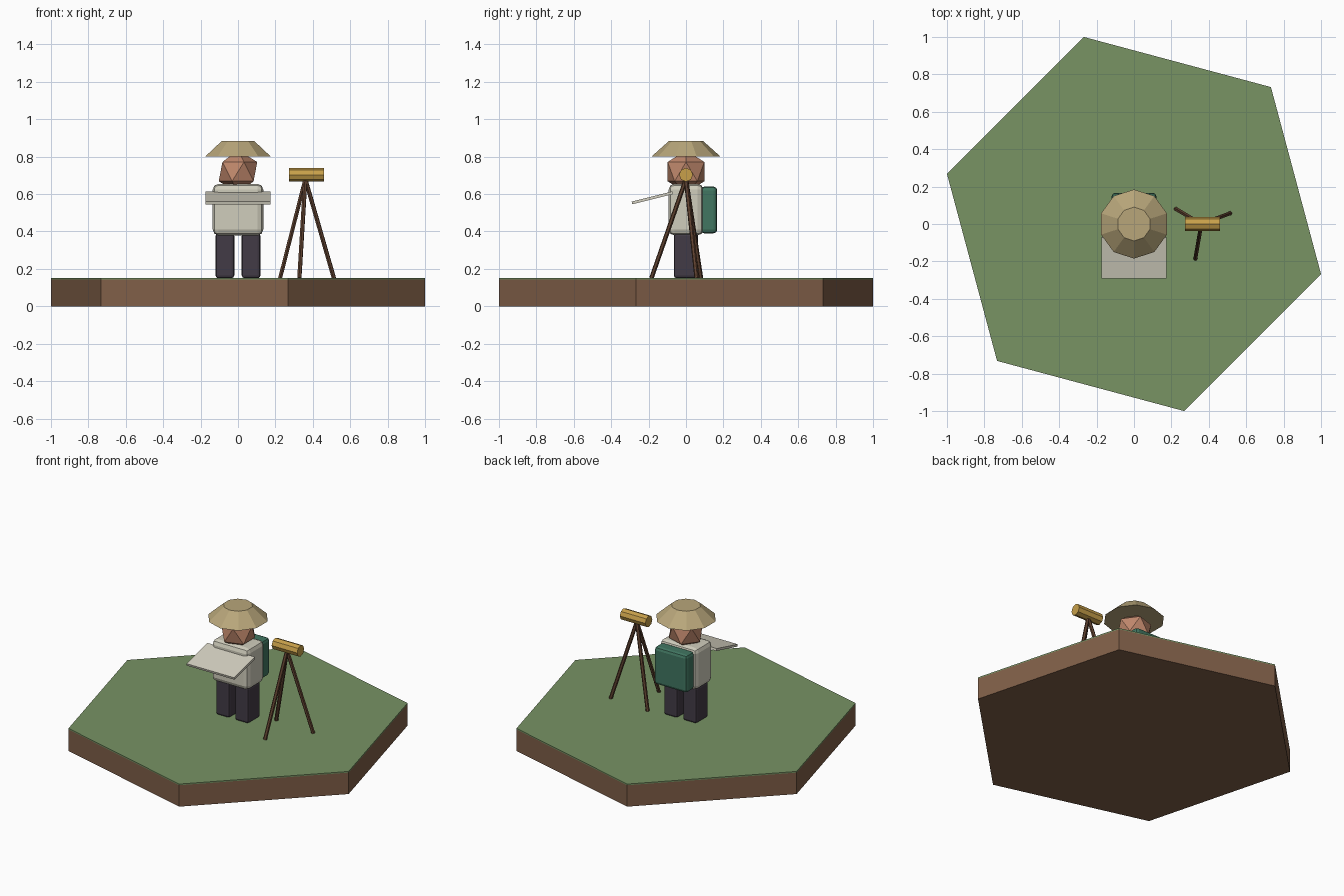
import bpy, math
from mathutils import Vector

if "Cube" in bpy.data.objects:
    bpy.data.objects.remove(bpy.data.objects["Cube"])


def material(name, r, g, b):
    """Flat colour given as display values 0-255, stored as linear."""
    lin = [c / 12.92 if c <= 0.04045 else ((c + 0.055) / 1.055) ** 2.4
           for c in (r / 255, g / 255, b / 255)]
    m = bpy.data.materials.new(name)
    m.diffuse_color = (*lin, 1)
    m.use_nodes = True
    m.node_tree.nodes["Principled BSDF"].inputs["Base Color"].default_value = m.diffuse_color
    return m


GRASS = material("grass green", 120, 147, 100)
SOIL = material("soil brown", 128, 95, 72)
CLOTH = material("shirt cream", 208, 205, 188)
PAPER = material("paper", 212, 208, 192)
TROUSER = material("trouser charcoal", 66, 59, 70)
SKIN = material("skin", 192, 136, 108)
STRAW = material("straw", 184, 166, 122)
PACK = material("pack green", 65, 118, 97)
WOOD = material("dark wood", 96, 66, 48)
BRASS = material("brass", 200, 160, 74)


def finish(name, mat):
    ob = bpy.context.object
    ob.name = name
    ob.data.materials.append(mat)
    return ob


def box(name, mat, centre, size, bevel=0, tilt=0):
    bpy.ops.mesh.primitive_cube_add(size=1, location=centre)
    ob = finish(name, mat)
    ob.scale = size
    bpy.ops.object.transform_apply(location=False, rotation=False, scale=True)
    ob.rotation_euler.x = tilt
    if bevel:
        mod = ob.modifiers.new("rounded edges", 'BEVEL')
        mod.width, mod.segments = bevel, 2
    return ob


def prism(name, mat, sides, r1, r2, z0, z1, turn=0):
    bpy.ops.mesh.primitive_cone_add(vertices=sides, radius1=r1, radius2=r2, depth=z1 - z0,
                                    location=(0, 0, (z0 + z1) / 2), rotation=(0, 0, turn))
    return finish(name, mat)


def rod(name, mat, a, b, radius, sides):
    a, b = Vector(a), Vector(b)
    d = b - a
    bpy.ops.mesh.primitive_cylinder_add(vertices=sides, radius=radius, depth=d.length,
                                        location=(a + b) / 2,
                                        rotation=d.to_track_quat('Z', 'Y').to_euler())
    return finish(name, mat)


# Hexagonal ground tile
R = 1 / math.cos(math.radians(15))
prism("soil_base", SOIL, 6, R, R, 0, 0.142, math.radians(15))
prism("grass_top", GRASS, 6, R, R, 0.142, 0.15, math.radians(15))

# Standing figure
for side, label in ((-1, "right"), (1, "left")):
    box(f"{label}_leg", TROUSER, (side * 0.07, 0, 0.27), (0.1, 0.13, 0.24), 0.015)
box("torso", CLOTH, (0, 0, 0.517), (0.27, 0.185, 0.275), 0.03)
box("backpack", PACK, (0, 0.122, 0.515), (0.24, 0.09, 0.25), 0.02)
bpy.ops.mesh.primitive_ico_sphere_add(subdivisions=1, radius=0.115, location=(0, 0, 0.72))
finish("head", SKIN)
prism("straw_hat", STRAW, 10, 0.185, 0.09, 0.80, 0.885)

# Open map held in front
box("map_sheet", PAPER, (0, -0.18, 0.58), (0.35, 0.225, 0.015), 0, math.radians(14))

# Surveying instrument on a tripod
feet = ((0.225, 0.08), (0.513, 0.057), (0.328, -0.185))
for i, (x, y) in enumerate(feet):
    rod(f"tripod_leg_{i + 1}", WOOD, (x, y, 0.15), (0.36, 0, 0.68), 0.012, 6)
rod("telescope", BRASS, (0.273, 0, 0.703), (0.46, 0, 0.703), 0.037, 8)
